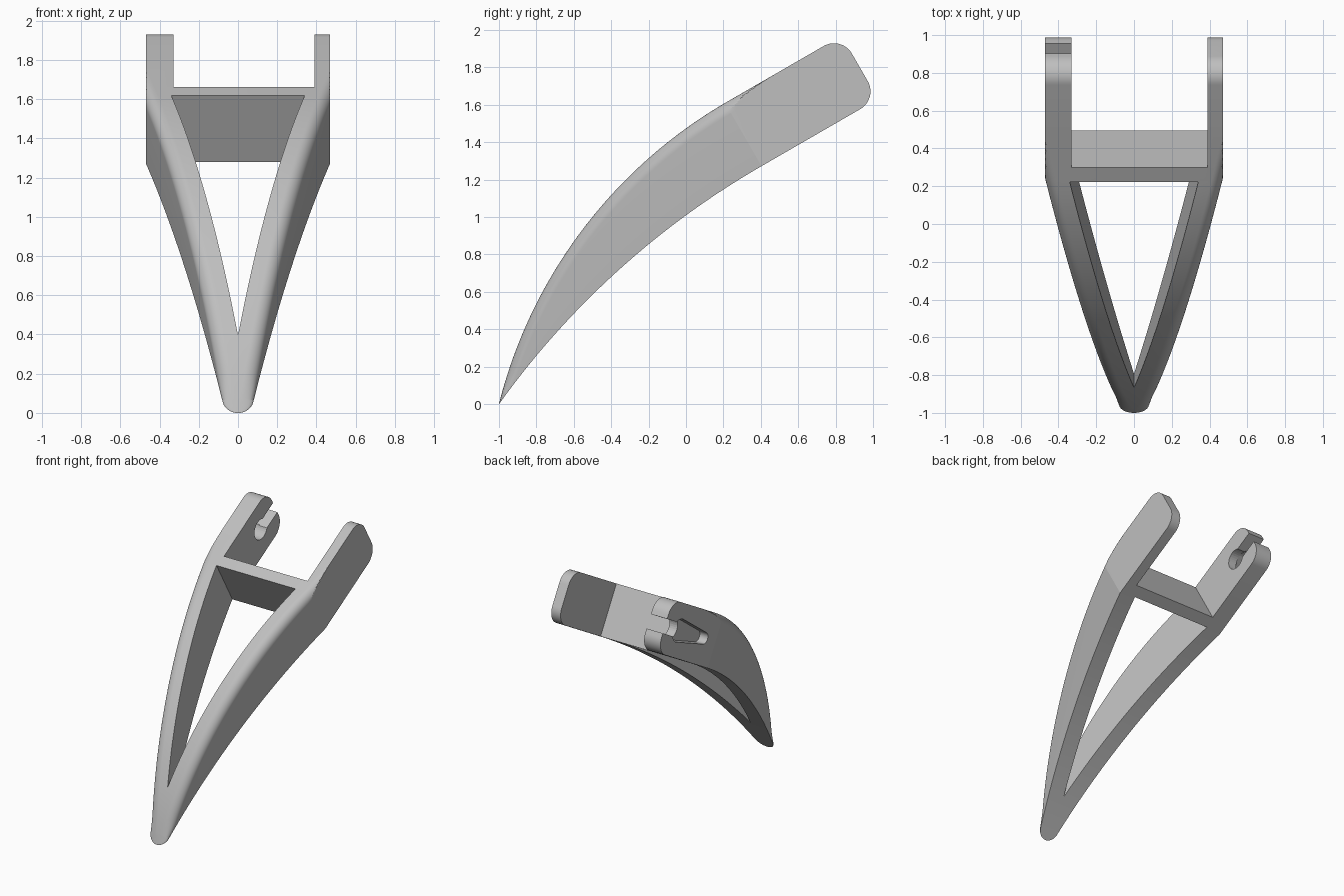
import bpy, bmesh
from math import sin, cos, pi, radians, sqrt, asin

cube = bpy.data.objects.get("Cube")
if cube:
    bpy.data.objects.remove(cube, do_unlink=True)

# Proportions, measured along the arm (u), across it (n) and sideways (x)
TIP, END = -0.866, 1.705
SIDE, FILLET, CORNER = 0.47, 0.065, 0.11
NOSE_R = 0.08
NOSE_C = TIP + NOSE_R
BOTTOM, TOP = 0.90, 1.29
MID = 1.095

grey = bpy.data.materials.new("plain_grey")
grey.use_nodes = True
colour = (0.52, 0.52, 0.52, 1)
grey.diffuse_color = colour
grey.node_tree.nodes["Principled BSDF"].inputs["Base Color"].default_value = colour


def tilt(x, u, n):
    """The whole piece leans back 30 degrees."""
    c, s = cos(pi / 6), sin(pi / 6)
    return (x, c * u - s * n, s * u + c * n)


def loft(name, rings):
    """Skin rings of equal length and cap both ends."""
    bm = bmesh.new()
    rows = [[bm.verts.new(tilt(*p)) for p in ring] for ring in rings]
    count = len(rows[0])
    for a, b in zip(rows, rows[1:]):
        for i in range(count):
            j = (i + 1) % count
            bm.faces.new((a[i], a[j], b[j], b[i]))
    bm.faces.new(rows[0])
    bm.faces.new(rows[-1])
    bmesh.ops.recalc_face_normals(bm, faces=bm.faces)
    mesh = bpy.data.meshes.new(name)
    bm.to_mesh(mesh)
    bm.free()
    obj = bpy.data.objects.new(name, mesh)
    bpy.context.collection.objects.link(obj)
    return obj


def drop(radius, distance):
    return radius - sqrt(radius ** 2 - distance ** 2)


def half_width(u):
    if u < NOSE_C - 0.21 * NOSE_R:
        return sqrt(NOSE_R ** 2 - (u - NOSE_C) ** 2)
    return 0.254 + 0.219 * u


def section(u):
    """Flat underside, rounded upper edges, sides limited to the arm width."""
    low = BOTTOM - drop(4.48, max(0, 0.985 - u))
    high = TOP - drop(2.6, max(0, 1.0 - u))
    past = u - (END - CORNER)
    if past > 0:
        cut = drop(CORNER, min(past, CORNER))
        low, high = low + cut, high - cut
    w = half_width(u)
    rx, rn = min(FILLET, w * 0.98), min(FILLET, 0.85 * (high - low))
    right = [(min(w, SIDE), low)]
    for i in range(13):
        t = pi / 2 * i / 12
        right.append((min(w - rx + rx * cos(t), SIDE), high - rn + rn * sin(t)))
    left = [(-x, n) for x, n in reversed(right)]
    return [(x, u, n) for x, n in right + left]


# Curved claw and straight arms as one body
nose = [NOSE_C - NOSE_R * cos(radians(2 + 5.5 * i)) for i in range(14)]
claw_steps = [NOSE_C + (0.986 - NOSE_C) * i / 48 for i in range(1, 49)]
arm_steps = [0.986 + 0.02 * i for i in range(1, 16)]
end_steps = [END - CORNER + CORNER * sin(pi / 2 * i / 12) for i in range(13)]
body = loft("claw_bracket", [section(u) for u in nose + claw_steps + arm_steps + end_steps])


def cutter_across(name, outline):
    """Prism through the thickness from an outline of (x, u)."""
    return loft(name, [[(x, u, n) for x, u in outline] for n in (0, 2)])


def cutter_sideways(name, outline, x0, x1):
    """Prism along x from an outline of (u, n)."""
    return loft(name, [[(x, u, n) for u, n in outline] for x in (x0, x1)])


def arc(u, r, start, stop, steps=24):
    angles = [start + (stop - start) * i / steps for i in range(steps + 1)]
    return [(u + r * cos(t), MID + r * sin(t)) for t in angles]


# V-shaped opening in front of the crossbar, and the gap between the arms
opening = cutter_across("opening_cutter", [(0, -0.553), (0.34, 1.0), (-0.34, 1.0)])
gap = cutter_across("gap_cutter", [(-0.33, 1.09), (0.39, 1.09), (0.39, 2), (-0.33, 2)])

# Round hole with a slot open to the end of the thick arm
slot, hole_u, hole_r = 0.053, 1.5, 0.078
a = asin(slot / hole_r)
keyhole = cutter_sideways(
    "keyhole_cutter",
    arc(hole_u, hole_r, a, 2 * pi - a) + [(2, MID - slot), (2, MID + slot)], -0.6, -0.2)

# Tapered pocket on the outer face of the thick arm
pocket = cutter_sideways(
    "pocket_cutter",
    arc(hole_u, 0.085, -pi / 2, pi / 2) + arc(1.145, 0.043, pi / 2, 1.5 * pi), -0.6, -0.40)

cutters = [opening, gap, keyhole, pocket]
for cutter in cutters:
    cutter.hide_render = True
    mod = body.modifiers.new(cutter.name, "BOOLEAN")
    mod.operation = "DIFFERENCE"
    mod.solver = "EXACT"
    mod.object = cutter

# Keep the cut result and drop the helpers
graph = bpy.context.evaluated_depsgraph_get()
result = bpy.data.meshes.new_from_object(body.evaluated_get(graph))
body.modifiers.clear()
body.data = result
for cutter in cutters:
    bpy.data.objects.remove(cutter, do_unlink=True)

body.data.materials.clear()
body.data.materials.append(grey)
for poly in body.data.polygons:
    poly.material_index = 0

bpy.ops.object.select_all(action="DESELECT")
body.select_set(True)
bpy.context.view_layer.objects.active = body
bpy.ops.object.shade_smooth_by_angle(angle=radians(10))
